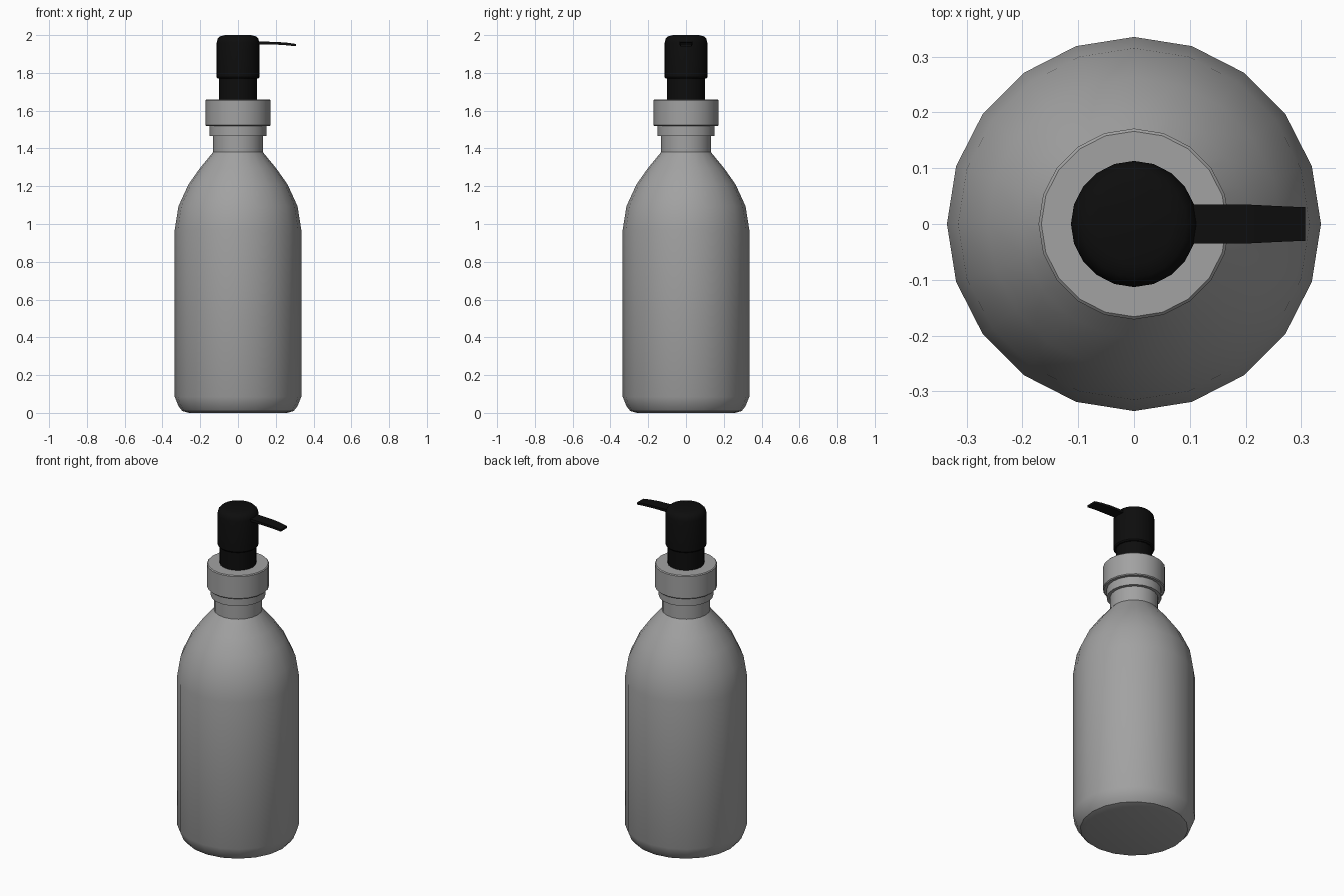
import bpy, bmesh, math

if "Cube" in bpy.data.objects:
    bpy.data.objects.remove(bpy.data.objects["Cube"])

def material(name, v):
    m = bpy.data.materials.new(name)
    m.diffuse_color = (v, v, v, 1)
    m.use_nodes = True
    m.node_tree.nodes["Principled BSDF"].inputs["Base Color"].default_value = m.diffuse_color
    return m

grey = material("grey body", 0.36)
black = material("black pump", 0.004)

def finish(bm, name, mat, angle):
    bmesh.ops.recalc_face_normals(bm, faces=bm.faces)
    me = bpy.data.meshes.new(name)
    bm.to_mesh(me)
    bm.free()
    ob = bpy.data.objects.new(name, me)
    bpy.context.collection.objects.link(ob)
    me.materials.append(mat)
    bpy.ops.object.select_all(action='DESELECT')
    ob.select_set(True)
    bpy.context.view_layer.objects.active = ob
    bpy.ops.object.shade_smooth_by_angle(angle=math.radians(angle))
    return ob

def lathe(name, profile, mat, sides=20, angle=35):
    """Turn (radius, height) points round z and cap both ends."""
    bm = bmesh.new()
    rings = [[bm.verts.new((r * math.cos(2 * math.pi * i / sides),
                            r * math.sin(2 * math.pi * i / sides), z))
              for i in range(sides)] for r, z in profile]
    for a, b in zip(rings, rings[1:]):
        for i in range(sides):
            j = (i + 1) % sides
            bm.faces.new((a[i], a[j], b[j], b[i]))
    bm.faces.new(rings[0])
    bm.faces.new(rings[-1])
    return finish(bm, name, mat, angle)

# Bottle with rounded foot and sloping shoulder
lathe("bottle", [(0.26, 0), (0.295, 0.01), (0.315, 0.035), (0.335, 0.085),
                 (0.335, 0.97), (0.315, 1.095), (0.262, 1.21), (0.202, 1.295),
                 (0.132, 1.38)], grey)
# Neck, ring and screw collar
lathe("neck", [(0.132, 1.375), (0.132, 1.47)], grey)
lathe("neck_ring", [(0.150, 1.467), (0.150, 1.522)], grey)
lathe("collar", [(0.166, 1.518), (0.171, 1.523), (0.171, 1.655), (0.166, 1.66)], grey)
# Pump stem and head
lathe("pump_stem", [(0.1, 1.65), (0.1, 1.785)], black)
lathe("pump_head", [(0.108, 1.77), (0.113, 1.777), (0.113, 1.96), (0.108, 1.98),
                    (0.095, 1.993), (0.07, 2.0)], black)

# Spout: (x, half width, bottom z, top z) sections
bm = bmesh.new()
rings = []
for x, w, z0, z1 in [(0.08, 0.035, 1.951, 1.967), (0.2, 0.035, 1.950, 1.964),
                     (0.26, 0.032, 1.946, 1.960), (0.307, 0.030, 1.941, 1.953)]:
    rings.append([bm.verts.new((x, y, z)) for y, z in
                  ((-w, z0), (w, z0), (w, z1), (-w, z1))])
for a, b in zip(rings, rings[1:]):
    for i in range(4):
        j = (i + 1) % 4
        bm.faces.new((a[i], a[j], b[j], b[i]))
bm.faces.new(rings[0])
bm.faces.new(rings[-1])
finish(bm, "spout", black, 30)
